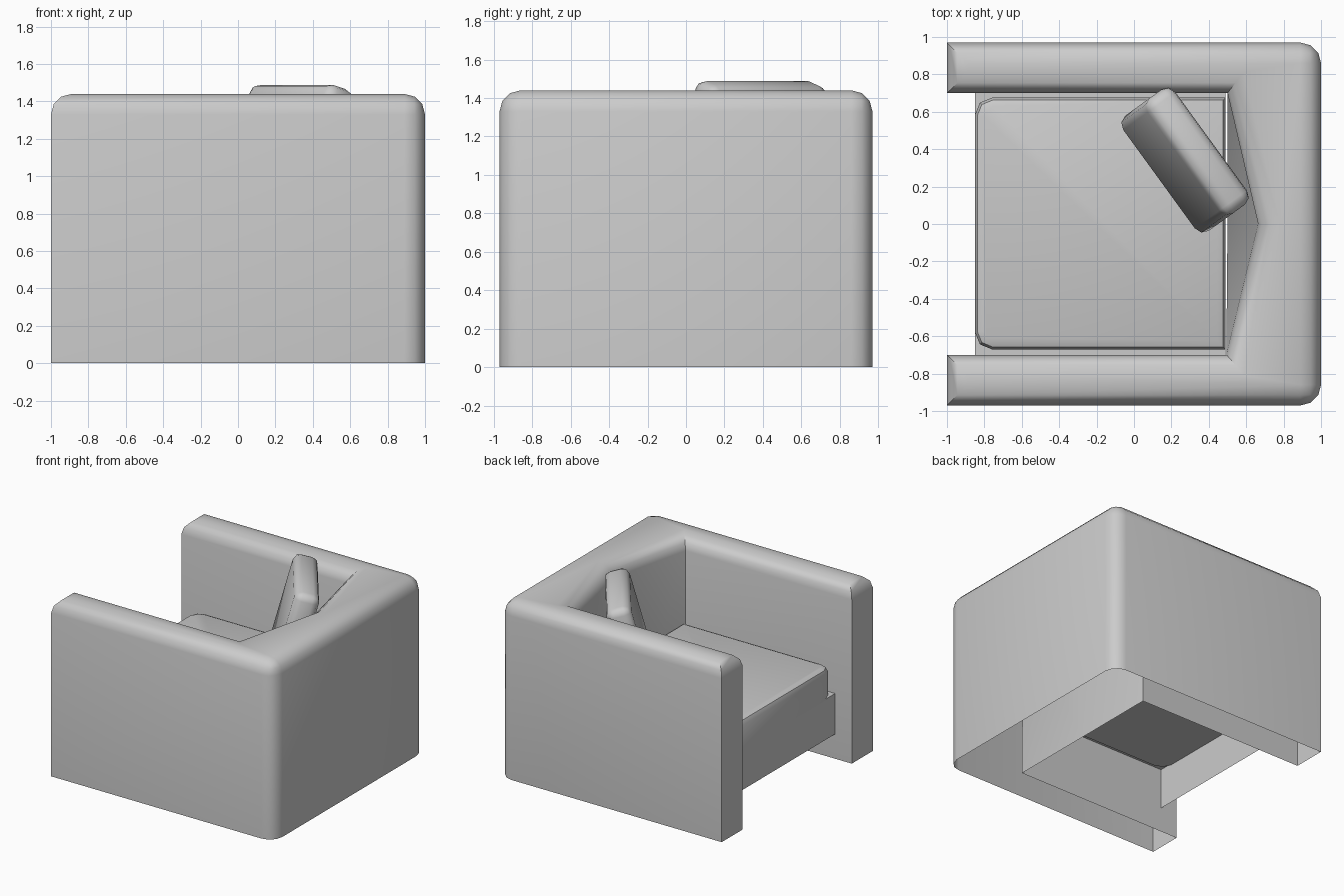
import bpy, bmesh
from math import radians
from mathutils import Vector

if "Cube" in bpy.data.objects:
    bpy.data.objects.remove(bpy.data.objects["Cube"])


def finish(bm, name, angle=35):
    bmesh.ops.recalc_face_normals(bm, faces=bm.faces)
    me = bpy.data.meshes.new(name)
    bm.to_mesh(me)
    bm.free()
    ob = bpy.data.objects.new(name, me)
    bpy.context.collection.objects.link(ob)
    bpy.ops.object.select_all(action='DESELECT')
    bpy.context.view_layer.objects.active = ob
    ob.select_set(True)
    bpy.ops.object.shade_smooth_by_angle(angle=radians(angle))
    return ob


def bevel(bm, test, width, segs):
    edges = [e for e in bm.edges if test(e.verts[0].co, e.verts[1].co)]
    bmesh.ops.bevel(bm, geom=edges, offset=width, segments=segs, profile=0.5,
                    affect='EDGES', clamp_overlap=True)


def box(lo, hi):
    bm = bmesh.new()
    bmesh.ops.create_cube(bm, size=1)
    lo, hi = Vector(lo), Vector(hi)
    for v in bm.verts:
        v.co = Vector([lo[i] + (v.co[i] + 0.5) * (hi[i] - lo[i]) for i in range(3)])
    return bm


# U-shaped shell: two arms and a back, hollow underneath, back leaning at its middle
H = 1.44
plan = [(-1, -.97), (1, -.97), (1, .97), (-1, .97), (-1, .70), (.5, .70),
        (.5, 0), (.5, -.70), (-1, -.70)]
bm = bmesh.new()
low = [bm.verts.new((x, y, 0)) for x, y in plan]
top = [bm.verts.new((.67 if (x, y) == (.5, 0) else x, y, H)) for x, y in plan]
n = len(plan)
for i in range(n):
    j = (i + 1) % n
    bm.faces.new((low[i], low[j], top[j], top[i]))
bm.faces.new(top)
bmesh.ops.recalc_face_normals(bm, faces=bm.faces)
if bm.faces[:][-1].normal.z < 0:
    bmesh.ops.reverse_faces(bm, faces=bm.faces)
bevel(bm, lambda a, b: (a.z > H - .01 and b.z > H - .01) or (a.x > .99 and b.x > .99 and abs(a.y - b.y) < .01),
      .11, 3)
finish(bm, "arms_and_back")

# seat base: front panel with a ledge under the cushion
bm = bmesh.new()
rows = [[bm.verts.new((x, y, z)) for y in (-.70, .70)]
        for x, z in ((-.85, .20), (-.85, .53), (.49, .53))]
for a, b in zip(rows, rows[1:]):
    bm.faces.new((a[0], b[0], b[1], a[1]))
finish(bm, "seat_base")

# seat cushion: rounded top and front corners, square back corners
bm = box((-.85, -.67, .52), (.49, .675, .77))
bevel(bm, lambda a, b: a.x < -.84 and b.x < -.84 and abs(a.y - b.y) < .01, .09, 2)
bevel(bm, lambda a, b: a.z > .76 and b.z > .76, .045, 2)
finish(bm, "seat_cushion")

# loose pillow leaning back in the corner
bm = box((-.38, -.095, -.365), (.38, .095, .365))
bevel(bm, lambda a, b: True, .055, 2)
pillow = finish(bm, "pillow", 50)
pillow.location = (.273, .341, 1.125)
pillow.rotation_euler = (radians(-15), 0, radians(-54))
